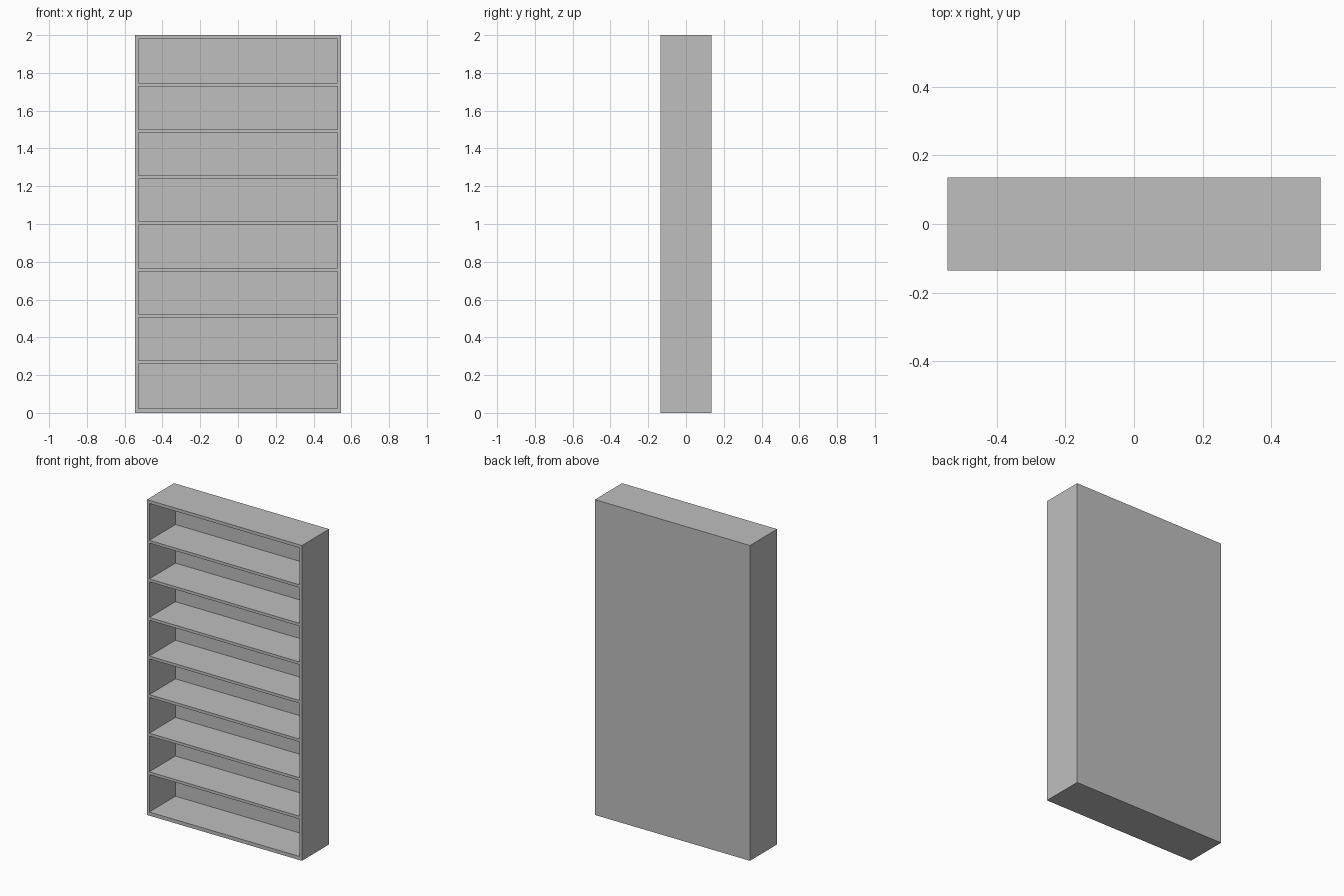
import bpy, bmesh
from mathutils import Matrix, Vector

if "Cube" in bpy.data.objects:
    bpy.data.objects.remove(bpy.data.objects["Cube"])

W, D, H = 1.088, 0.272, 2.0       # overall size
SIDE, BACK = 0.017, 0.010         # side and back panel thickness
BASE, TOP = 0.023, 0.020          # bottom and top panel thickness
SHELF, FIRST, STEP = 0.018, 0.269, 0.2447


def add_box(bm, lo, hi):
    lo, hi = Vector(lo), Vector(hi)
    bmesh.ops.create_cube(bm, size=1, matrix=Matrix.Translation((lo + hi) / 2)
                          @ Matrix.Diagonal((*(hi - lo), 1)))


def make_object(name, boxes):
    bm = bmesh.new()
    for lo, hi in boxes:
        add_box(bm, lo, hi)
    mesh = bpy.data.meshes.new(name)
    bm.to_mesh(mesh)
    bm.free()
    obj = bpy.data.objects.new(name, mesh)
    bpy.context.collection.objects.link(obj)
    return obj


# solid cabinet body
case = make_object("bookcase", [((-W/2, -D/2, 0), (W/2, D/2, H))])
grey = bpy.data.materials.new("light grey")
grey.diffuse_color = (0.52, 0.52, 0.52, 1)
grey.use_nodes = True
grey.node_tree.nodes["Principled BSDF"].inputs["Base Color"].default_value = grey.diffuse_color
case.data.materials.append(grey)

# eight compartments between the seven shelves
shelves = [FIRST + i * STEP for i in range(7)]
floors = [BASE] + [z + SHELF / 2 for z in shelves]
ceilings = [z - SHELF / 2 for z in shelves] + [H - TOP]
cutter = make_object("compartment_cutter", [
    ((-W/2 + SIDE, -D/2 - 0.1, lo), (W/2 - SIDE, D/2 - BACK, hi))
    for lo, hi in zip(floors, ceilings)])
cutter.data.materials.append(grey)
cutter.hide_render = True

# hollow the compartments out, then drop the cutter
mod = case.modifiers.new("compartments", 'BOOLEAN')
mod.operation, mod.solver, mod.object = 'DIFFERENCE', 'EXACT', cutter
bpy.context.view_layer.objects.active = case
bpy.ops.object.modifier_apply(modifier=mod.name)
bpy.data.objects.remove(cutter)
